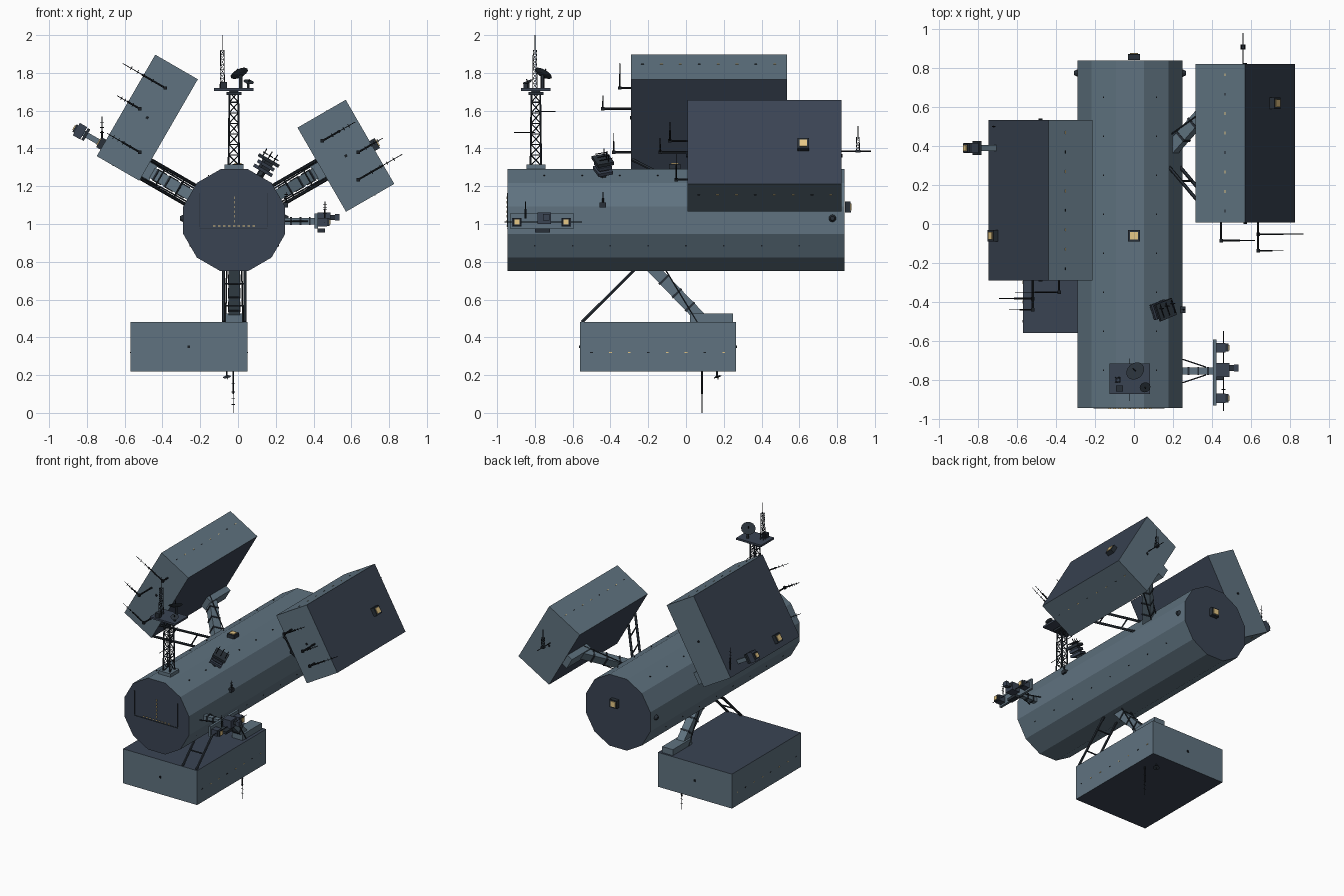
import bpy, bmesh, math
from mathutils import Matrix, Vector

cube = bpy.data.objects.get("Cube")
if cube:
    bpy.data.objects.remove(cube)


def material(name, rgb):
    m = bpy.data.materials.new(name)
    m.use_nodes = True
    m.diffuse_color = (*rgb, 1)
    m.node_tree.nodes["Principled BSDF"].inputs["Base Color"].default_value = (*rgb, 1)
    return m


MATS = [material("hull grey blue", (0.115, 0.17, 0.215)),
        material("panel dark blue", (0.042, 0.057, 0.086)),
        material("frame metal", (0.022, 0.03, 0.04)),
        material("antenna black", (0.01, 0.013, 0.017)),
        material("window glow", (0.8, 0.58, 0.24))]
HULL, PANEL, FRAME, BLACK, GLOW = range(5)
AXIS = Vector((-0.02, 0, 1.02))


def frame_at(pos, normal, up=(0, 1, 0)):
    """Matrix whose z axis is the normal."""
    z = Vector(normal).normalized()
    x = Vector(up).cross(z).normalized()
    m = Matrix((x, z.cross(x), z)).transposed().to_4x4()
    m.translation = Vector(pos)
    return m


class Part:
    def __init__(self, name, m=None):
        self.name, self.m, self.bm = name, m or Matrix(), bmesh.new()

    def paint(self, verts, mat):
        faces = {f for v in verts for f in v.link_faces}
        for f in faces:
            f.material_index = mat
        return faces

    def box(self, center, size, mat=HULL, m=None):
        t = self.m @ (m or Matrix()) @ Matrix.Translation(center) @ Matrix.Diagonal((*size, 1))
        return self.paint(bmesh.ops.create_cube(self.bm, size=1, matrix=t)["verts"], mat)

    def rod(self, a, b, r=0.005, mat=FRAME, sides=6, r2=None, m=None):
        a, b = Vector(a), Vector(b)
        d = b - a
        t = Matrix.Translation((a + b) / 2) @ d.to_track_quat('Z', 'Y').to_matrix().to_4x4()
        v = bmesh.ops.create_cone(self.bm, cap_ends=True, segments=sides, radius1=r,
                                  radius2=r if r2 is None else r2, depth=d.length,
                                  matrix=self.m @ (m or Matrix()) @ t)["verts"]
        return self.paint(v, mat)

    def beam(self, a, b, w, h, mat=HULL):
        a, b = Vector(a), Vector(b)
        self.box((0, 0, 0), (w, h, (b - a).length), mat, frame_at((a + b) / 2, b - a, (0, 0, 1)))

    def whip(self, a, b, mat=BLACK):
        """Antenna: thick root, thin tip, short cross elements."""
        a, b = Vector(a), Vector(b)
        side = (b - a).normalized().cross(Vector((0, 1, 0.01))).normalized() * 0.01
        self.rod(a, a.lerp(b, 0.55), 0.005, mat)
        self.rod(a.lerp(b, 0.5), b, 0.002, mat, 4)
        for k in (0.3, 0.5, 0.65, 0.8):
            p = a.lerp(b, k)
            self.rod(p - side, p + side, 0.002, mat, 4)

    def window(self, pos, normal, size=0.06):
        m = frame_at(pos, normal)
        self.box((0, 0, 0.012), (size, size, 0.03), FRAME, m)
        self.box((0, 0, 0.029), (size * 0.65, size * 0.65, 0.006), GLOW, m)

    def dish(self, pos, normal, r):
        m = frame_at(pos, normal)
        for r0, r1, z0, z1 in ((0.15, 0.6, 0, 0.1), (0.6, 1, 0.1, 0.32)):
            self.rod((0, 0, z0 * r), (0, 0, z1 * r), r0 * r, FRAME, 16, r1 * r, m)
        self.rod((0, 0, 0), (0, 0, r * 0.9), 0.003, BLACK, m=m)

    def lattice(self, c, z0, z1, h0, h1, bays, r):
        """Four-legged braced tower."""
        signs = ((1, 1), (-1, 1), (-1, -1), (1, -1))

        def corner(k, j):
            t = j / bays
            h = h0 + (h1 - h0) * t
            return Vector((c[0] + signs[k % 4][0] * h, c[1] + signs[k % 4][1] * h, z0 + (z1 - z0) * t))
        for k in range(4):
            self.rod(corner(k, 0), corner(k, bays), r)
            for j in range(bays):
                self.rod(corner(k, j + 1), corner(k + 1, j + 1), r * 0.6, sides=4)
                self.rod(corner(k + j % 2, j), corner(k + 1 - j % 2, j + 1), r * 0.6, sides=4)

    def done(self):
        me = bpy.data.meshes.new(self.name)
        self.bm.to_mesh(me)
        self.bm.free()
        for m in MATS:
            me.materials.append(m)
        ob = bpy.data.objects.new(self.name, me)
        bpy.context.collection.objects.link(ob)


# Twelve-sided main hull with dark end caps
p = Part("main_hull")
turn = Matrix.Translation((AXIS.x, -0.052, AXIS.z)) @ Matrix.Rotation(math.pi / 2, 4, 'X') \
    @ Matrix.Rotation(math.pi / 12, 4, 'Z')
for f in p.rod((0, 0, -0.892), (0, 0, 0.892), 0.2795, HULL, 12, m=turn):
    if len(f.verts) > 4:
        f.material_index = PANEL
p.done()

# Docking door marks on the front cap
p = Part("front_door_marks")
for x in (-0.205, 0.155):
    p.box((x, -0.945, 1.075), (0.004, 0.006, 0.18), FRAME)
p.box((-0.025, -0.945, 0.978), (0.36, 0.006, 0.004), FRAME)
for i in range(6):
    p.box((-0.02, -0.946, 1.015 + i * 0.025), (0.004, 0.006, 0.013), GLOW)
for i in range(9):
    p.box((-0.125 + i * 0.026, -0.946, 0.99), (0.013, 0.006, 0.004), GLOW)
p.done()

# Lit window boxes on the hull
p = Part("hull_windows")
p.window((0, -0.06, 1.29), (0, 0, 1))
p.window((0, 0.845, 1.09), (0, 1, 0.01))
p.done()

# Three outboard modules: angle, y start, length, radial range, sideways range
MODULES = {"left_module": (150, -0.29, 0.825, 0.54, 0.8, -0.55, 0.07),
           "right_module": (30, 0.007, 0.815, 0.535, 0.83, -0.257, 0.257),
           "lower_module": (270, -0.56, 0.825, 0.54, 0.8, -0.55, 0.07)}
for name, (deg, y0, length, r0, r1, s0, s1) in MODULES.items():
    m = Matrix.Translation(AXIS) @ Matrix.Rotation(-math.radians(deg), 4, 'Y')
    p = Part(name, m)
    radial = m.to_3x3() @ Vector((1, 0, 0))
    for f in p.box(((r0 + r1) / 2, y0 + length / 2, (s0 + s1) / 2), (r1 - r0, length, s1 - s0)):
        f.normal_update()
        if abs(f.normal.dot(radial)) > 0.9:
            f.material_index = PANEL
    # Small lights along both sides
    for i in range(8):
        for s in (s0, s1):
            p.box(((r0 + r1) / 2 + 0.03, y0 + 0.06 + i * 0.1, s), (0.005, 0.014, 0.004), GLOW if i % 3 else BLACK)
    for y in (y0, y0 + length):
        p.box(((r0 + r1) / 2, y, (s0 + s1) / 2), (0.014, 0.012, 0.014), BLACK)
    p.done()
    # Arm, foot and braces joining module to hull
    p = Part(name + "_support", m)
    p.box((r0 - 0.022, y0 + 0.695, 0), (0.046, 0.23, 0.09))
    root, tip = Vector((0.24, y0 + 0.37, 0)), Vector((r0 - 0.015, y0 + 0.645, 0))
    p.beam(root, tip, 0.06, 0.06)
    for k in (0.25, 0.5, 0.75):
        a = root.lerp(tip, k)
        p.beam(a, root.lerp(tip, k + 0.03), 0.068, 0.068, FRAME)
    for s in (-0.057, 0.057):
        p.rod((0.25, y0 + 0.30, s), (r0, y0 + 0.008, s), 0.009)
        p.rod((0.26, y0 + 0.45, s * 0.7), (r0, y0 + 0.62, s * 0.8), 0.004)
    for k in (0.3, 0.7):
        y, r = y0 + 0.30 - 0.29 * k, 0.25 + (r0 - 0.25) * k
        p.rod((r, y, -0.057), (r, y, 0.057), 0.005)
    p.done()

# L-shaped whip antennas on the module fronts: angle, x, z, face y, tip y, length
p = Part("module_front_antennas")
for deg, x, z, ya, yb, ln in ((150, -0.385, 1.72, -0.29, -0.35, 0.26), (150, -0.52, 1.61, -0.29, -0.44, 0.14),
                              (150, -0.52, 1.38, -0.29, -0.383, 0.2), (30, 0.447, 1.44, 0.007, -0.085, 0.2),
                              (30, 0.637, 1.38, 0.007, -0.137, 0.15), (30, 0.637, 1.235, 0.007, -0.052, 0.27)):
    a = math.radians(deg)
    p.rod((x, ya, z), (x, yb, z), 0.006, BLACK)
    p.box((x, yb, z), (0.018, 0.018, 0.018), BLACK)
    p.whip((x, yb, z), (x + ln * math.cos(a), yb, z + ln * math.sin(a)))
p.done()

# Equipment on the outer module faces
p = Part("module_outer_equipment")
out_r, out_l = Vector((0.866, 0, 0.5)), Vector((-0.866, 0, 0.5))
p.window(AXIS + out_r * 0.83 + Vector((0.015, 0.62, -0.02)), out_r)
p.window(AXIS + out_l * 0.8 + Vector((0, -0.06, 0)), out_l)
base = AXIS + out_l * 0.79 + Vector((0, 0.39, 0))
p.beam(base, base + out_l * 0.13, 0.03, 0.03)
p.beam(base + out_l * 0.11, base + out_l * 0.125, 0.07, 0.07, FRAME)
p.beam(base + out_l * 0.13, base + out_l * 0.175, 0.05, 0.075, PANEL)
p.window(base + out_l * 0.16, out_l, 0.045)
p.whip((-0.72, 0.5, 1.4), (-0.72, 0.5, 1.57))
p.rod((0.56, 0.82, 1.385), (0.56, 0.98, 1.385), 0.003, BLACK)
p.box((0.56, 0.91, 1.385), (0.026, 0.026, 0.012), FRAME)
p.lattice((0.56, 0.91), 1.39, 1.46, 0.009, 0.007, 3, 0.002)
p.rod((0.56, 0.91, 1.46), (0.56, 0.91, 1.52), 0.002, BLACK)
p.done()

# Antennas below the lower module
p = Part("lower_antennas")
p.whip((-0.025, 0.085, 0.22), (-0.025, 0.085, 0))
p.rod((-0.06, 0.165, 0.22), (-0.06, 0.165, 0.195), 0.005)
p.dish((-0.06, 0.165, 0.197), (0.2, 0.3, -1), 0.022)
p.done()

# Lattice mast with platform and dishes
p = Part("mast")
c = (-0.022, -0.795)
p.box((*c, 1.3), (0.1, 0.1, 0.03), HULL)
p.lattice(c, 1.31, 1.7, 0.028, 0.023, 7, 0.005)
p.box((*c, 1.69), (0.08, 0.08, 0.015), FRAME)
p.box((*c, 1.712), (0.21, 0.155, 0.014), PANEL)
p.lattice((-0.083, -0.8), 1.72, 1.92, 0.012, 0.009, 8, 0.002)
p.rod((-0.083, -0.8, 1.92), (-0.083, -0.8, 2.0), 0.002, BLACK)
p.rod((0.015, -0.76, 1.715), (0.015, -0.76, 1.79), 0.01)
p.dish((0.013, -0.762, 1.785), (-0.4, 0.45, 0.8), 0.05)
p.rod((0.055, -0.835, 1.715), (0.055, -0.835, 1.75), 0.007)
p.dish((0.055, -0.835, 1.745), (0.2, -0.4, 0.9), 0.028)
p.box((-0.075, -0.845, 1.735), (0.035, 0.03, 0.035), FRAME)
p.rod((-0.022, -0.8, 1.595), (-0.022, -0.69, 1.595), 0.002, BLACK)
p.rod((-0.022, -0.91, 1.485), (-0.022, -0.8, 1.485), 0.002, BLACK)
p.done()

# Side boom with instrument plate
p = Part("side_instrument_boom")
p.box((0.33, -0.755, 1.015), (0.17, 0.035, 0.035))
for k in (0.28, 0.33, 0.38):
    p.box((k, -0.755, 1.015), (0.01, 0.043, 0.043), FRAME)
for s in (-1, 1):
    p.rod((0.25, -0.755 + s * 0.06, 1.015), (0.37, -0.755 + s * 0.02, 1.015), 0.004)
    y = -0.765 + s * 0.13
    p.box((0.445, y, 1.01), (0.05, 0.05, 0.045), PANEL)
    p.window((0.458, y, 1.01), (1, 0, 0), 0.042)
p.box((0.415, -0.762, 1.015), (0.018, 0.34, 0.08), HULL)
p.box((0.455, -0.75, 1.03), (0.07, 0.07, 0.06), PANEL)
p.box((0.5, -0.74, 1.035), (0.07, 0.03, 0.025), FRAME)
p.box((0.525, -0.74, 1.035), (0.025, 0.035, 0.035), PANEL)
p.box((0.44, -0.76, 0.965), (0.04, 0.08, 0.02), FRAME)
p.whip((0.46, -0.85, 1.03), (0.46, -0.85, 1.12))
p.rod((0.46, -0.96, 1.01), (0.46, -0.55, 1.01), 0.002, BLACK)
p.done()

# Stacked sensor pack on the upper hull
m = frame_at(AXIS + Vector((0.5, 0, 0.866)) * 0.27 + Vector((0, -0.44, 0)), (0.5, 0, 0.866))
p = Part("sensor_pack", m @ Matrix.Rotation(0.35, 4, 'Z'))
p.rod((0, 0, -0.01), (0, 0, 0.03), 0.02)
for z, w in ((0.035, 0.09), (0.065, 0.08), (0.095, 0.1)):
    p.box((0, 0, z), (w, w * 0.9, 0.018), PANEL if w < 0.1 else FRAME)
p.box((0, 0, 0.065), (0.05, 0.05, 0.07), FRAME)
for x in (-0.035, 0, 0.035):
    p.rod((x, 0.02, 0.1), (x, 0.02, 0.145), 0.003, BLACK)
    p.rod((x, -0.03, 0.12), (x, 0.04, 0.12), 0.003, BLACK)
p.done()

# Small hull sensors and marker lights
p = Part("hull_sensors")
for s in (-1, 1):
    x = AXIS.x + s * 0.27
    p.rod((x, 0.775, 1.03), (x + s * 0.018, 0.775, 1.03), 0.02, FRAME, 10, 0.011)
    for i in range(8):
        p.box((x - s * 0.037, -0.8 + i * 0.2, 0.885), (0.006, 0.008, 0.006), BLACK)
        p.box((AXIS.x + s * 0.136, -0.75 + i * 0.2, 1.256), (0.006, 0.008, 0.006), BLACK)
p.box((0.25, -0.44, 1.1), (0.03, 0.035, 0.025), FRAME)
p.whip((0.255, -0.44, 1.1), (0.255, -0.44, 1.17))
p.done()
